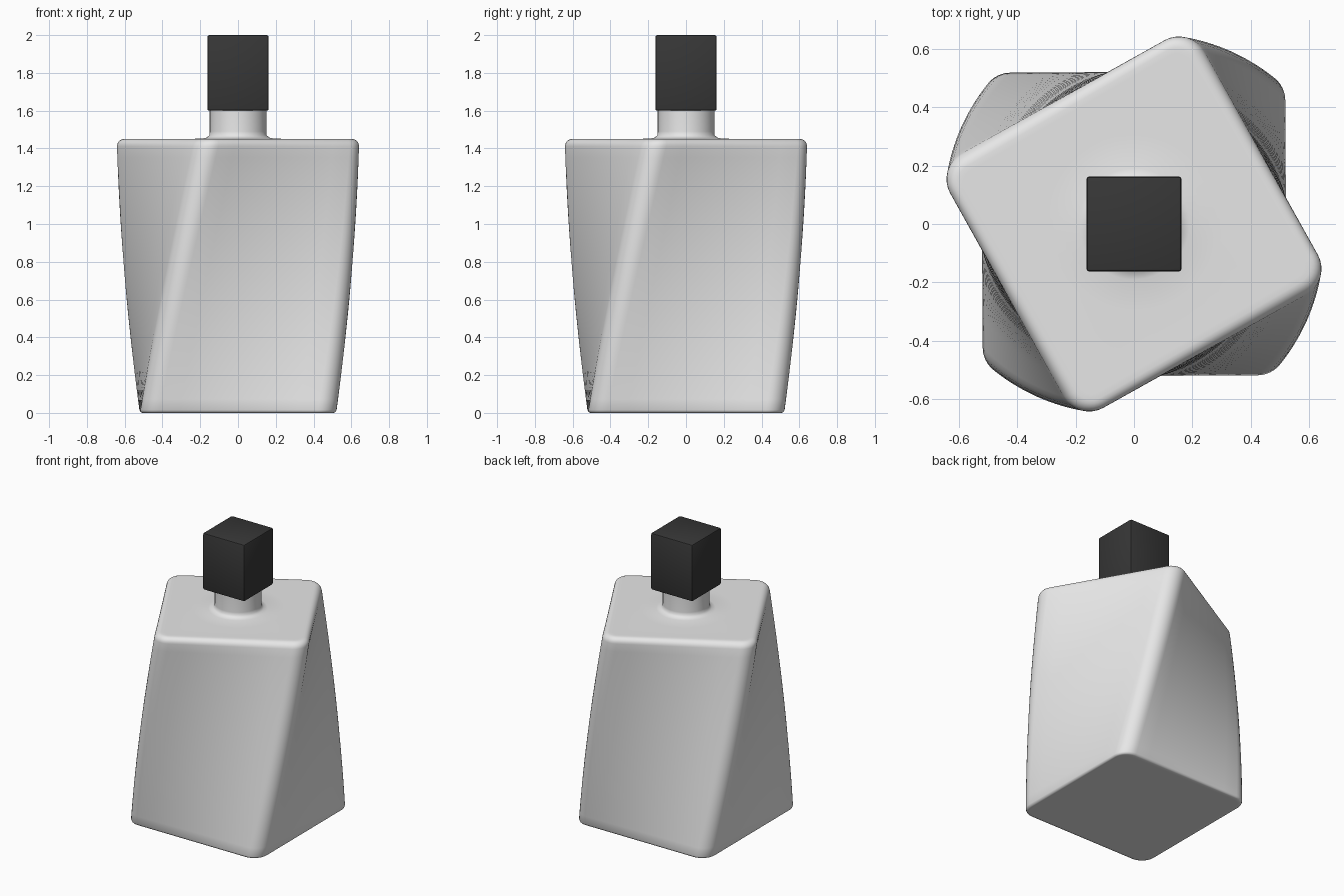
import bpy, bmesh, math

cube = bpy.data.objects.get("Cube")
if cube:
    bpy.data.objects.remove(cube, do_unlink=True)


def material(name, value, roughness):
    m = bpy.data.materials.new(name)
    m.use_nodes = True
    colour = (value, value, value, 1)
    m.diffuse_color = colour
    shader = m.node_tree.nodes["Principled BSDF"]
    shader.inputs["Base Color"].default_value = colour
    shader.inputs["Roughness"].default_value = roughness
    return m


def make_object(name, bm, mat, angle):
    bmesh.ops.recalc_face_normals(bm, faces=bm.faces)
    mesh = bpy.data.meshes.new(name)
    bm.to_mesh(mesh)
    bm.free()
    mesh.materials.append(mat)
    ob = bpy.data.objects.new(name, mesh)
    bpy.context.collection.objects.link(ob)
    bpy.ops.object.select_all(action="DESELECT")
    ob.select_set(True)
    bpy.context.view_layer.objects.active = ob
    bpy.ops.object.shade_smooth_by_angle(angle=math.radians(angle))
    return ob


ARC, SIDE = 8, 8          # segments per rounded corner and per straight side
HEIGHT, TWIST = 1.45, math.radians(30)


def ring(half, radius, z):
    """Rounded square outline, turned according to its height."""
    turn = TWIST * min(z / HEIGHT, 1)
    c = half - radius
    pts = []
    for k in range(4):
        base = k * math.pi / 2 + turn
        local = [(c + radius * math.cos(a), c + radius * math.sin(a))
                 for a in (i * math.pi / 2 / ARC for i in range(ARC + 1))]
        local += [(c - 2 * c * i / SIDE, half) for i in range(1, SIDE)]
        pts += [(x * math.cos(base) - y * math.sin(base),
                 x * math.sin(base) + y * math.cos(base), z) for x, y in local]
    return pts


def body_ring(z, inset=0.0):
    half = 0.52 - 0.023 * z / HEIGHT
    return ring(half - inset, max(0.1 - inset, 0.03), z)


def circle_ring(radius, z):
    """Circle with the same point count, spaced to match the outline."""
    out = []
    for x, y, _ in ring(0.3, 0.1, z):
        d = math.hypot(x, y)
        out.append((x / d * radius, y / d * radius, z))
    return out


# Twisted glass body: base edge, twisted walls, rounded shoulder
rings = [body_ring(0, 0.03), body_ring(0, 0.015),
         body_ring(0.004, 0.005), body_ring(0.015)]
EDGE, STEPS = 0.04, 24
rings += [body_ring(0.015 + (HEIGHT - EDGE - 0.015) * i / STEPS)
          for i in range(1, STEPS + 1)]
for i in range(1, 6):
    a = i * math.pi / 10
    rings.append(body_ring(HEIGHT - EDGE + EDGE * math.sin(a),
                           EDGE * (1 - math.cos(a))))
rings.append(body_ring(HEIGHT, 0.06))

# Flared collar and round neck
for radius, z in ((0.3, 1.45), (0.19, 1.452), (0.165, 1.458),
                  (0.152, 1.47), (0.15, 1.49), (0.15, 1.61)):
    rings.append(circle_ring(radius, z))

glass = material("bottle grey", 0.8, 0.4)
black = material("cap black", 0.038, 0.4)

bm = bmesh.new()
loops = [[bm.verts.new(p) for p in r] for r in rings]
count = len(loops[0])
for lower, upper in zip(loops, loops[1:]):
    for i in range(count):
        j = (i + 1) % count
        bm.faces.new((lower[i], lower[j], upper[j], upper[i]))
bm.faces.new(loops[0])
bm.faces.new(loops[-1])
make_object("bottle", bm, glass, 50)

# Square cap with narrow bevelled edges
bm = bmesh.new()
bmesh.ops.create_cube(bm, size=1)
for v in bm.verts:
    v.co.x *= 0.325
    v.co.y *= 0.325
    v.co.z = v.co.z * 0.4 + 1.8
bmesh.ops.bevel(bm, geom=bm.edges[:], offset=0.01, segments=2,
                profile=0.5, affect="EDGES")
make_object("cap", bm, black, 25)
